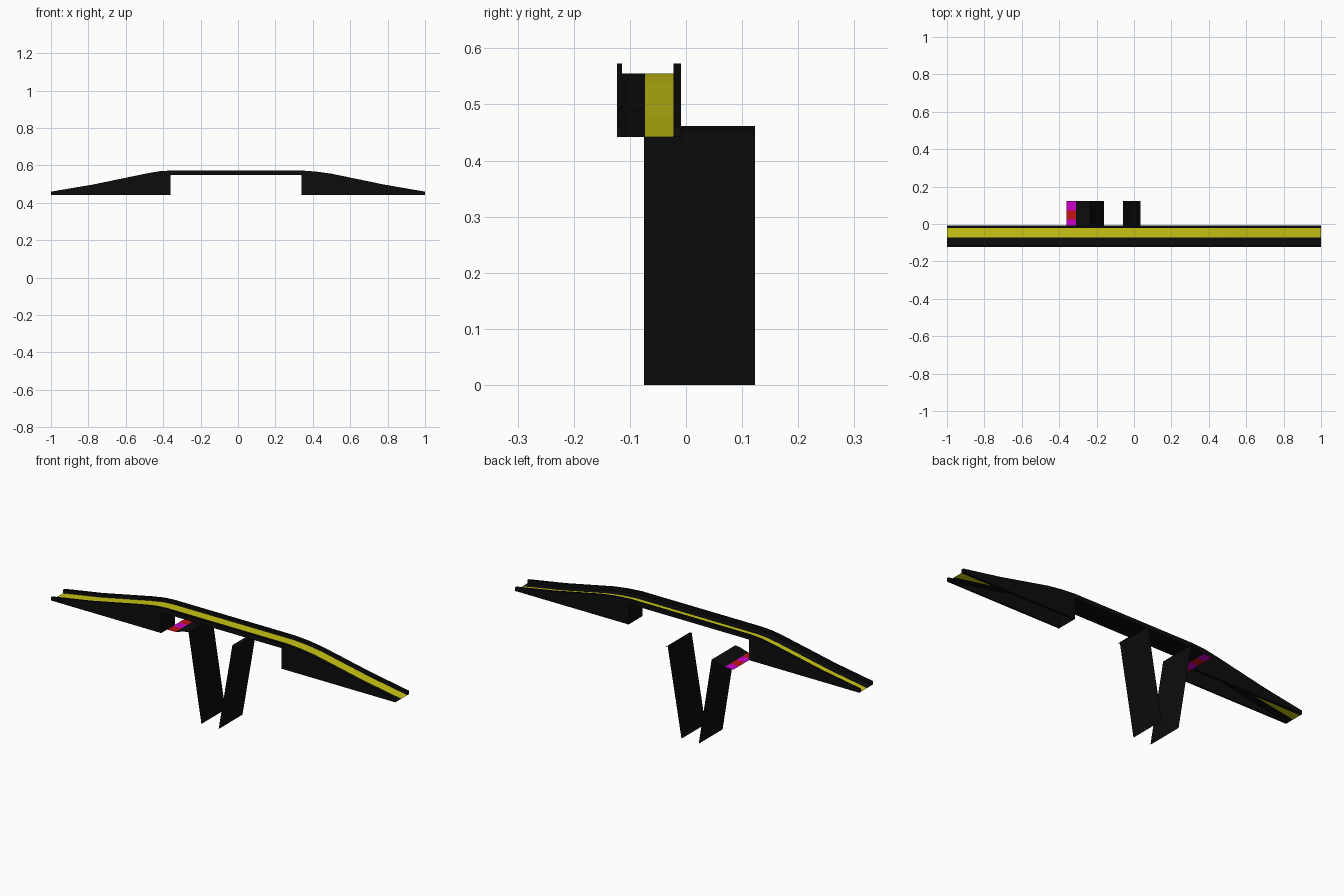
import bpy
import bmesh

cube = bpy.data.objects.get("Cube")
if cube:
    bpy.data.objects.remove(cube, do_unlink=True)


def material(name, rgb):
    m = bpy.data.materials.new(name)
    m.use_nodes = True
    m.diffuse_color = (*rgb, 1)
    bsdf = next(n for n in m.node_tree.nodes if n.type == 'BSDF_PRINCIPLED')
    bsdf.inputs["Base Color"].default_value = (*rgb, 1)
    return m


black = material("black", (0.0035, 0.0035, 0.0035))
yellow = material("yellow", (0.58, 0.55, 0.007))
magenta = material("magenta", (0.6, 0.0, 0.6))
red = material("red", (0.55, 0.006, 0.008))


def finish(name, bm, mats):
    mesh = bpy.data.meshes.new(name)
    bm.to_mesh(mesh)
    bm.free()
    for m in mats:
        mesh.materials.append(m)
    obj = bpy.data.objects.new(name, mesh)
    bpy.context.collection.objects.link(obj)
    return obj


def sheet(name, path, ys, mats):
    """Thin sheet: an xz path swept through the y stations, one colour per strip."""
    bm = bmesh.new()
    rows = [[bm.verts.new((x, y, z)) for x, z in path] for y in ys]
    for i, (a, b) in enumerate(zip(rows, rows[1:])):
        for j in range(len(path) - 1):
            f = bm.faces.new((a[j], a[j + 1], b[j + 1], b[j]))
            f.material_index = i
    bm.normal_update()
    return finish(name, bm, mats)


def slab(name, outline, y0, y1, mat):
    """Solid plate: an xz outline given depth along y."""
    bm = bmesh.new()
    face = bm.faces.new([bm.verts.new((x, y0, z)) for x, z in outline])
    new = bmesh.ops.extrude_face_region(bm, geom=[face])["geom"]
    moved = [v for v in new if isinstance(v, bmesh.types.BMVert)]
    bmesh.ops.translate(bm, verts=moved, vec=(0, y1 - y0, 0))
    bmesh.ops.recalc_face_normals(bm, faces=bm.faces)
    return finish(name, bm, [mat])


# Shared levels and spans
BASE, DECK, CURB = 0.442, 0.55, 0.018
LEFT, RIGHT = -0.36, 0.34
FRONT, FRONT_IN, BACK_IN, BACK = -0.123, -0.114, -0.022, -0.009
LEG_FRONT, LEG_BACK = -0.075, 0.123

crest = [(-1, 0.46), (-0.78, 0.497), (-0.49, 0.557), (-0.42, 0.569), (LEFT, 0.573),
         (RIGHT, 0.573), (0.42, 0.567), (0.5, 0.556), (0.78, 0.498), (1, 0.46)]

# Side walls: ramp sides joined by the low curb of the bridge
under = [(1, BASE), (RIGHT, BASE), (RIGHT, DECK), (LEFT, DECK), (LEFT, BASE), (-1, BASE)]
for name, y0, y1 in (("front_wall", FRONT, FRONT_IN), ("back_wall", BACK_IN, BACK)):
    slab(name, crest + under, y0, y1, black)

# Roadway with a dark lane and a yellow lane
road = [(x, z - CURB) for x, z in crest]
sheet("roadway", road, [FRONT_IN, -0.073, BACK_IN], [black, yellow])

# Bridge underside and the inner end faces of both ramps
sheet("bridge_underside", [(LEFT, DECK), (RIGHT, DECK)], [FRONT_IN, BACK_IN], [black])
for name, x in (("left_ramp_end", LEFT), ("right_ramp_end", RIGHT)):
    sheet(name, [(x, BASE), (x, DECK)], [FRONT_IN, BACK_IN], [black])

# Leaning support sheets with bent top lips
sheet("long_lip_support", [(-0.16, 0), (-0.235, 0.462), (-0.265, 0.457), (-0.31, 0.443)],
      [LEG_FRONT, LEG_BACK], [black])
sheet("short_lip_support", [(-0.06, 0), (0.02, 0.462), (0.035, 0.455)],
      [LEG_FRONT, LEG_BACK], [black])

# Striped pad at the tip of the long lip
step = (LEG_BACK - LEG_FRONT) / 4
sheet("striped_pad", [(LEFT, BASE), (-0.31, 0.443)],
      [LEG_FRONT + step * i for i in range(5)], [red, magenta, red, magenta])
